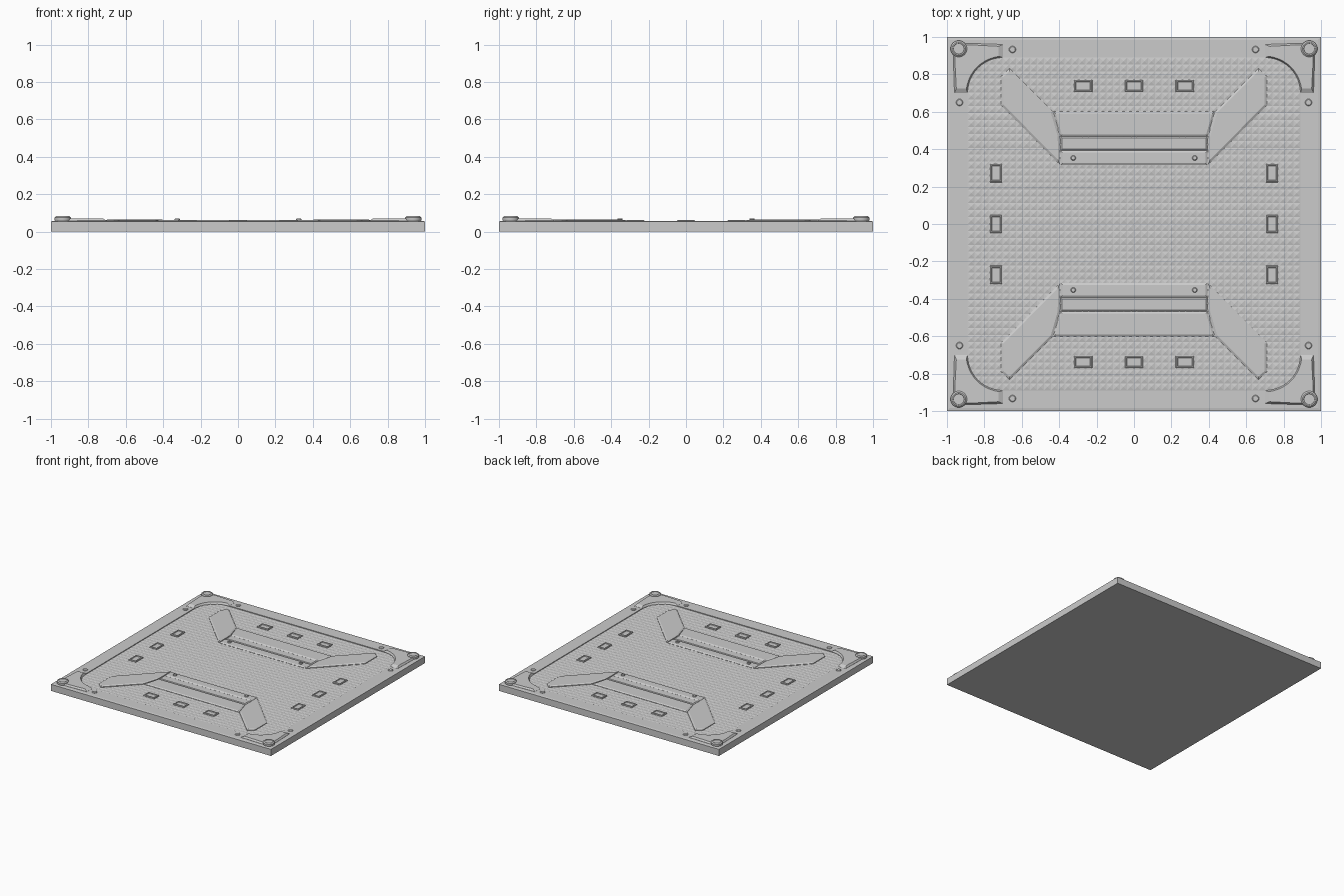
import bpy, bmesh
from math import sin, cos, pi
from mathutils import Vector

if "Cube" in bpy.data.objects:
    bpy.data.objects.remove(bpy.data.objects["Cube"])

QUADS = [(1, 1), (-1, 1), (-1, -1), (1, -1)]


def finish(name, bm, smooth=False):
    bmesh.ops.recalc_face_normals(bm, faces=bm.faces)
    me = bpy.data.meshes.new(name)
    bm.to_mesh(me)
    bm.free()
    ob = bpy.data.objects.new(name, me)
    bpy.context.collection.objects.link(ob)
    if smooth:
        bpy.ops.object.select_all(action='DESELECT')
        ob.select_set(True)
        bpy.context.view_layer.objects.active = ob
        bpy.ops.object.shade_smooth_by_angle(angle=0.6)
    return ob


def loft(name, loops, smooth=False):
    """Skin equal-length loops of 3D points and cap both ends."""
    bm = bmesh.new()
    rows = [[bm.verts.new(p) for p in loop] for loop in loops]
    n = len(rows[0])
    for a, b in zip(rows, rows[1:]):
        for i in range(n):
            j = (i + 1) % n
            bm.faces.new((a[i], a[j], b[j], b[i]))
    bm.faces.new(rows[0])
    bm.faces.new(rows[-1])
    return finish(name, bm, smooth)


def at(pts, z):
    return [(x, y, z) for x, y in pts]


def inset(pts, d):
    """Mitred inward offset of a 2D polygon."""
    n = len(pts)
    area = sum(pts[i - 1][0] * pts[i][1] - pts[i][0] * pts[i - 1][1] for i in range(n))
    s = 1 if area > 0 else -1
    out = []
    for i in range(n):
        p = Vector(pts[i])
        e1 = (p - Vector(pts[i - 1])).normalized()
        e2 = (Vector(pts[(i + 1) % n]) - p).normalized()
        n1, n2 = Vector((-e1.y, e1.x)) * s, Vector((-e2.y, e2.x)) * s
        out.append(tuple(p + (n1 + n2) * d / (1 + n1.dot(n2))))
    return out


def plate(name, pts, z, bevel=0.01):
    """Raised plate with a sloping edge."""
    return loft(name, [at(pts, 0.045), at(pts, z - 0.006), at(inset(pts, bevel), z)])


def stud(name, x, y, profile, sides):
    """Turned bolt from (radius, height) pairs."""
    loft(name, [[(x + r * cos(2 * pi * i / sides), y + r * sin(2 * pi * i / sides), z)
                 for i in range(sides)] for r, z in profile], True)


def rect(x, y, w, h):
    return [(x - w/2, y - h/2), (x + w/2, y - h/2), (x + w/2, y + h/2), (x - w/2, y + h/2)]


# Base slab with a raised frame and a rounded recess
ARC = [(0.70 + 0.19 * cos(i * pi / 24), 0.70 + 0.19 * sin(i * pi / 24)) for i in range(13)]
inner = []
for k, (sx, sy) in enumerate(QUADS):
    pts = [(sx * x, sy * y) for x, y in ARC]
    inner += pts[::-1] if k % 2 else pts


def square(r):
    return [(x * r / max(abs(x), abs(y)), y * r / max(abs(x), abs(y))) for x, y in inner]


loft("base_slab", [at(square(1), 0), at(square(1), 0.054), at(square(0.983), 0.057),
                   at(inner, 0.057), at(inner, 0.046)])

# Fine tread surface in the recess
bm = bmesh.new()
bmesh.ops.create_grid(bm, x_segments=48, y_segments=48, size=0.889)
for v in bm.verts:
    v.co.z = 0.052
bmesh.ops.poke(bm, faces=bm.faces[:], offset=0.004)
finish("tread_surface", bm)

# Corner plates with ramped ends, and their bolts
low_out = [(0.70, 0.96), (0.86, 0.965), (0.965, 0.965), (0.965, 0.86), (0.96, 0.70)]
top_out = [(0.725, 0.95), (0.86, 0.957), (0.957, 0.957), (0.957, 0.86), (0.95, 0.725)]
top_arc = [(0.70 + 0.197 * cos(i * pi / 24), 0.70 + 0.197 * sin(i * pi / 24)) for i in range(13)]
top_arc[0], top_arc[-1] = (0.897, 0.725), (0.725, 0.897)
for sx, sy in QUADS:
    def m(pts):
        return [(sx * x, sy * y) for x, y in pts]
    loft("corner_plate", [at(m(low_out + ARC), 0.05), at(m(low_out + ARC), 0.058),
                          at(m(top_out + top_arc), 0.071)])
    stud("corner_bolt", sx * 0.937, sy * 0.937,
         [(0.040, 0.05), (0.044, 0.064), (0.044, 0.075), (0.036, 0.082),
          (0.030, 0.082), (0.028, 0.079)], 24)
    for x, y in ((0.65, 0.933), (0.933, 0.65)):
        stud("frame_bolt", sx * x, sy * y,
             [(0.019, 0.05), (0.019, 0.059), (0.015, 0.062)], 12)

# Braces: angled wings, sloped panel, channel and bolted strip
WING = [(0.395, 0.315), (0.71, 0.635), (0.71, 0.79), (0.665, 0.832), (0.435, 0.602), (0.397, 0.47)]
for sy in (1, -1):
    for sx in (1, -1):
        plate("brace_wing", [(sx * x, sy * y) for x, y in WING], 0.064, 0.011)
        stud("brace_bolt", sx * 0.325, sy * 0.353,
             [(0.014, 0.05), (0.014, 0.067), (0.010, 0.071)], 12)
    panel = [(-0.393, 0.468), (0.393, 0.468), (0.432, 0.602), (-0.432, 0.602)]
    plate("brace_panel", [(x, sy * y) for x, y in panel], 0.062)
    plate("brace_channel", rect(0, sy * 0.43, 0.786, 0.076), 0.06, 0.008)
    plate("brace_strip", rect(0, sy * 0.3535, 0.786, 0.077), 0.062)

# Tie-down sockets with a rim and sunken centre
for s in (1, -1):
    for t in (-0.272, 0, 0.272):
        for r in (rect(t, s * 0.738, 0.098, 0.066), rect(s * 0.738, t, 0.066, 0.098)):
            loft("tie_socket", [at(r, 0.045), at(r, 0.058), at(inset(r, 0.004), 0.062),
                                at(inset(r, 0.009), 0.062), at(inset(r, 0.012), 0.057)])
